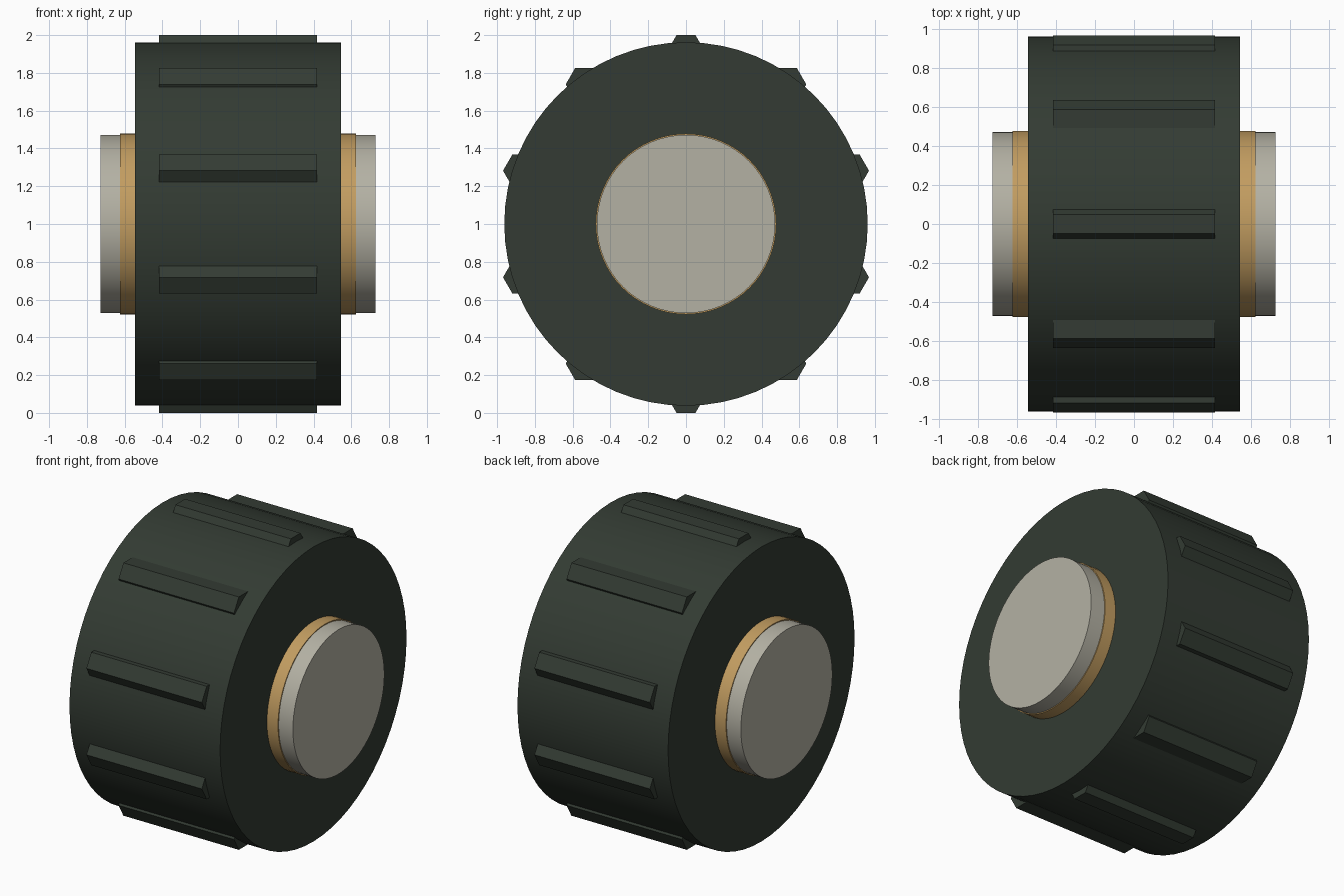
import bpy
import math

cube = bpy.data.objects.get("Cube")
if cube:
    bpy.data.objects.remove(cube, do_unlink=True)


def make_material(name, rgb):
    mat = bpy.data.materials.new(name)
    mat.use_nodes = True
    mat.diffuse_color = (*rgb, 1)
    mat.node_tree.nodes["Principled BSDF"].inputs["Base Color"].default_value = (*rgb, 1)
    return mat


rubber = make_material("dark green rubber", (0.033, 0.044, 0.033))
brass = make_material("brass", (0.54, 0.335, 0.118))
steel = make_material("pale grey metal", (0.455, 0.44, 0.37))

AXLE_HEIGHT = 1.0


def x_cylinder(name, radius, half_width, sides, mat, y=0, z=AXLE_HEIGHT, smooth=True):
    """Prism or cylinder lying along x."""
    bpy.ops.mesh.primitive_cylinder_add(vertices=sides, radius=radius, depth=2 * half_width,
                                        location=(0, y, z), rotation=(0, math.pi / 2, 0))
    obj = bpy.context.object
    obj.name = name
    obj.data.materials.append(mat)
    bpy.ops.object.transform_apply(location=False, rotation=True, scale=True)
    if smooth:
        bpy.ops.object.shade_smooth_by_angle(angle=math.radians(30))
    return obj


# Wheel body, bearing collar and axle
x_cylinder("tyre", 0.962, 0.544, 64, rubber)
x_cylinder("bearing_collar", 0.478, 0.624, 64, brass)
x_cylinder("axle", 0.472, 0.727, 64, steel)

# Hexagonal tread bars, all kept flat side up around the rim
BARS = 10
BAR_RADIUS = 0.1
ring = 1 - BAR_RADIUS * math.cos(math.pi / 6)
for i in range(BARS):
    a = math.tau * i / BARS
    bar = x_cylinder(f"tread_bar_{i + 1}", BAR_RADIUS, 0.417, 6, rubber,
                     y=ring * math.sin(a), z=AXLE_HEIGHT + ring * math.cos(a), smooth=False)
